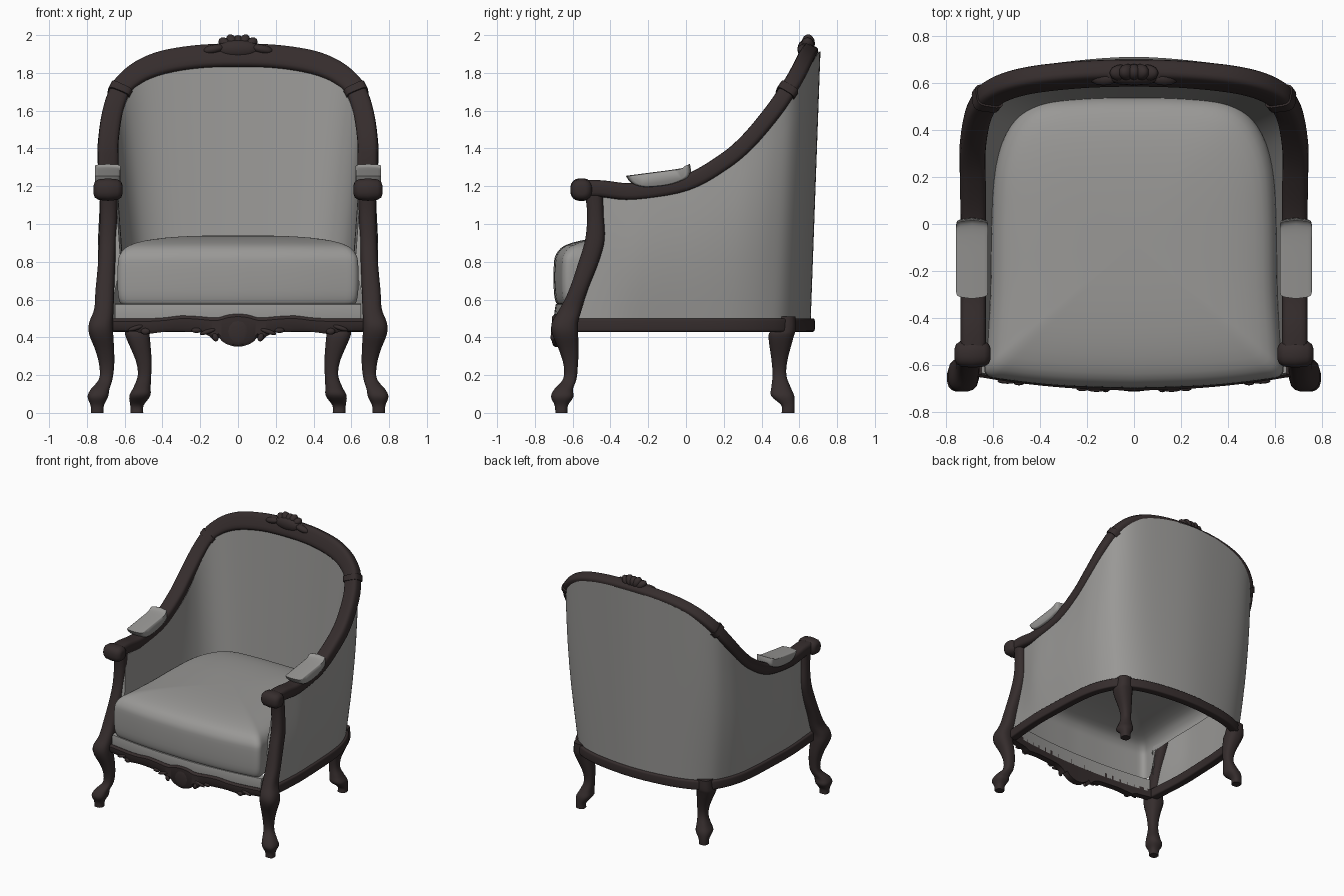
import bpy, bmesh, math
from mathutils import Vector, Matrix

if "Cube" in bpy.data.objects:
    bpy.data.objects.remove(bpy.data.objects["Cube"])


def material(name, rgb):
    m = bpy.data.materials.new(name)
    m.diffuse_color = (*rgb, 1)
    m.use_nodes = True
    m.node_tree.nodes["Principled BSDF"].inputs["Base Color"].default_value = m.diffuse_color
    return m


WOOD = material("dark wood", (0.036, 0.026, 0.026))
FABRIC = material("grey fabric", (0.32, 0.315, 0.305))


def finish(name, bm, mat, angle=40):
    bmesh.ops.remove_doubles(bm, verts=bm.verts[:], dist=1e-5)
    bmesh.ops.recalc_face_normals(bm, faces=bm.faces[:])
    me = bpy.data.meshes.new(name)
    bm.to_mesh(me)
    bm.free()
    me.materials.append(mat)
    ob = bpy.data.objects.new(name, me)
    bpy.context.collection.objects.link(ob)
    bpy.ops.object.select_all(action='DESELECT')
    ob.select_set(True)
    bpy.context.view_layer.objects.active = ob
    bpy.ops.object.shade_smooth_by_angle(angle=math.radians(angle))
    return ob


def spline(pts, n=5):
    """Catmull-Rom resampling of points of any dimension."""
    out = []
    for i in range(len(pts) - 1):
        a, b, c, d = (pts[min(max(k, 0), len(pts) - 1)] for k in (i - 1, i, i + 1, i + 2))
        for s in range(n):
            t = s / n
            out.append(tuple(0.5 * (2 * q + (r - p) * t + (2 * p - 5 * q + 4 * r - w) * t * t
                                    + (3 * q - p - 3 * r + w) * t ** 3) for p, q, r, w in zip(a, b, c, d)))
    return out + [tuple(pts[-1])]


def both(pts, n=5):
    """Half path ending on x = 0 -> full smooth path across the middle."""
    return spline(list(pts) + [(-p[0], *p[1:]) for p in reversed(pts[:-1])], n)


def skin(name, rings, mat, angle=40, bottom=True):
    """Closed cross-sections joined into a capped tube."""
    bm = bmesh.new()
    vs = [[bm.verts.new(p) for p in r] for r in rings]
    k = len(rings[0])
    for a, b in zip(vs, vs[1:]):
        for i in range(k):
            bm.faces.new((a[i], a[(i + 1) % k], b[(i + 1) % k], b[i]))
    if bottom:
        bm.faces.new(vs[0])
    bm.faces.new(vs[-1])
    return finish(name, bm, mat, angle)


def section(n=16, e=0.6):
    """Unit rounded-square section."""
    for i in range(n):
        c, s = math.cos(math.tau * (i + .5) / n), math.sin(math.tau * (i + .5) / n)
        yield math.copysign(abs(c) ** e, c), math.copysign(abs(s) ** e, s)


def sweep(name, path, w, h, outward, mat, e=0.5):
    rings = []
    for i, p in enumerate(path):
        p = Vector(p)
        t = (Vector(path[min(i + 1, len(path) - 1)]) - Vector(path[max(i - 1, 0)])).normalized()
        o = outward(p)
        o = (o - t * o.dot(t)).normalized()
        b = t.cross(o)
        k = w + .012 * max(0, min(1, (p.z - 1.7) / .15))
        rings.append([p + o * k * u + b * h * v for u, v in section(e=e)])
    return skin(name, rings, mat)


def blobs(name, items, mat):
    """Ellipsoids given as (location, half sizes, tilt about y)."""
    bm = bmesh.new()
    for loc, size, a in items:
        bmesh.ops.create_uvsphere(bm, u_segments=12, v_segments=8, radius=1,
            matrix=Matrix.Translation(loc) @ Matrix.Rotation(a, 4, 'Y') @ Matrix.Diagonal((*size, 1)))
    return finish(name, bm, mat, 60)


# upholstered shell: outer wall up, over under the rail, inner wall down
outer_base = both([(.69, -.59, .48), (.71, -.3, .48), (.705, -.05, .48), (.695, .15, .48), (.675, .3, .48),
                   (.635, .42, .48), (.57, .52, .48), (.44, .595, .48), (.25, .64, .48), (0, .66, .48)])
outer_top = both([(.685, -.47, 1.16), (.72, -.25, 1.16), (.722, 0, 1.2), (.722, .2, 1.3), (.72, .35, 1.43),
                  (.695, .48, 1.58), (.64, .58, 1.71), (.52, .65, 1.82), (.3, .69, 1.89), (0, .712, 1.915)])
inner_top = both([(.645, -.47, 1.14), (.635, -.25, 1.15), (.635, 0, 1.19), (.635, .2, 1.29), (.635, .33, 1.4),
                  (.62, .43, 1.55), (.57, .51, 1.69), (.47, .565, 1.79), (.28, .595, 1.84), (0, .605, 1.85)])
inner_base = both([(.62, -.53, .78), (.61, -.3, .78), (.605, -.05, .78), (.6, .12, .78), (.58, .27, .78),
                   (.545, .38, .78), (.48, .46, .78), (.37, .51, .78), (.2, .53, .78), (0, .535, .78)])
ROWS = 9
bm = bmesh.new()
cols = []
for ob_, ot, it, ib in zip(outer_base, outer_top, inner_top, inner_base):
    col = []
    for i in range(ROWS):
        f = i / (ROWS - 1)
        p = Vector(ob_).lerp(Vector(ot), f)
        p.x *= 1 + .035 * math.sin(math.pi * f) * max(0, min(1, (p.y + .48) / .2))
        col.append(bm.verts.new(p))
    for i in range(ROWS):
        col.append(bm.verts.new(Vector(it).lerp(Vector(ib), i / (ROWS - 1))))
    cols.append(col)
for a, b in zip(cols, cols[1:]):
    for i in range(2 * ROWS - 1):
        bm.faces.new((a[i], a[i + 1], b[i + 1], b[i]))
for c in (cols[0], cols[-1]):
    for i in range(ROWS - 1):
        bm.faces.new((c[i], c[i + 1], c[-2 - i], c[-1 - i]))
finish("upholstered_shell", bm, FABRIC)

# seat cushion: plan outline scaled through a rounded profile, open below, deep only at the front
plan = both([(0, -.70), (.3, -.69), (.54, -.665), (.63, -.64), (.63, -.55), (.613, -.3), (.608, 0), (.59, .25),
             (.525, .42), (.41, .515), (.2, .538), (0, .54)], 4)[:-1]
prof = spline([(.96, .57), (.985, .59), (1, .65), (1, .78), (.98, .84), (.9, .888), (.7, .92), (.4, .936), (.02, .94)], 3)
rings = []
for s, z in prof:
    ring = []
    for x, y in plan:
        low = y > -.5 and z < .78
        k = 1 if low else s
        ring.append((x * k, -.08 + (y + .08) * k, .78 if low else z))
    rings.append(ring)
skin("seat_cushion", rings, FABRIC, bottom=False)


def front_y(x):
    return -.705 + .055 * (x / .65) ** 2


# fabric strip under the cushion
xs = [-.65 + 1.3 * i / 20 for i in range(21)]
skin("seat_border", [[(x, front_y(x) + .015, .48), (x, front_y(x) + .008, .53), (x, front_y(x) + .015, .575),
                      (x, front_y(x) + .06, .58), (x, front_y(x) + .06, .48)] for x in xs], FABRIC)

# carved front apron with scalloped lower edge
edge = [(0, .35, .525), (.05, .36, .52), (.085, .38, .51), (.105, .40, .505), (.125, .38, .505), (.15, .405, .505),
        (.2, .425, .51), (.3, .43, .515), (.38, .43, .505), (.46, .42, .5), (.5, .415, .5), (.54, .43, .5), (.67, .435, .5)]
edge = [(-x, a, b) for x, a, b in reversed(edge[1:])] + edge
skin("front_apron", [[(x, front_y(x) + .01, a), (x, front_y(x) - .004, a + .02), (x, front_y(x) - .004, b - .015),
                      (x, front_y(x) + .01, b), (x, front_y(x) + .06, b), (x, front_y(x) + .06, a)]
                     for x, a, b in spline(edge, 2)], WOOD)
carve = [((0, -.70, .43), (.07, .014, .075), 0)]
for s in (-1, 1):
    for x, z, a, b, r in ((.12, .4, .016, .022, .3), (.16, .43, .045, .012, .3),
                          (.22, .437, .026, .014, 0), (.49, .432, .024, .017, 0), (.54, .45, .045, .012, .3)):
        carve.append(((s * x, front_y(x) - .002, z), (a, .012, b), s * r))
blobs("apron_carving", carve, WOOD)

# base rail round the sides and back
sweep("base_rail", [(x * .985, y * .985, .465) for x, y, z in outer_base], .032, .036,
      lambda p: Vector((p.x, p.y, 0)), WOOD, .3)

# continuous arm and crest rail
rail = both([(.685, -.57, 1.185), (.685, -.45, 1.187), (.685, -.27, 1.172), (.685, 0, 1.217), (.687, .2, 1.325),
             (.687, .33, 1.435), (.665, .46, 1.59), (.625, .535, 1.70), (.58, .57, 1.755), (.5, .6, 1.81),
             (.38, .622, 1.853), (.2, .638, 1.88), (0, .643, 1.886)])


def rail_out(p):
    return Vector((p.x, .45 * max(p.z - 1.2, 0), max(p.z - 1.2, 0)))


sweep("arm_and_crest_rail", rail, .054, .045, rail_out, WOOD)
for side, path in (("right", rail), ("left", rail[::-1])):
    sweep("rail_band_" + side, path[34:37], .061, .054, rail_out, WOOD)

# shell ornament on the crest
fan = [((0, .625, 1.925), (.12, .035, .05), 0)]
for deg in range(-75, 76, 25):
    a = math.radians(deg)
    L = .1 + .03 * abs(math.sin(a))
    x, z = math.sin(a) * L * .6, 1.905 + math.cos(a) * L * .5
    fan.append(((x, .63 + .3 * (z - 1.9), z), (.032, .036, L * .45), a))
for s in (-1, 1):
    fan.append(((s * .13, .62, 1.925), (.06, .03, .024), s * .2))
blobs("crest_ornament", fan, WOOD)

# legs (x, y, z, half width, half depth), arm ends and arm pads, mirrored
front = [(.745, -.66, 0, .034, .032), (.745, -.66, .04, .036, .036), (.742, -.655, .085, .055, .06),
         (.73, -.648, .125, .05, .05), (.70, -.615, .18, .036, .036), (.695, -.61, .25, .04, .038),
         (.705, -.62, .33, .05, .052), (.725, -.64, .42, .065, .07), (.725, -.64, .48, .063, .07),
         (.71, -.61, .55, .052, .06), (.705, -.57, .65, .05, .05), (.695, -.515, .8, .046, .054),
         (.69, -.482, .92, .046, .052), (.685, -.48, 1.05, .046, .044), (.685, -.487, 1.16, .047, .048)]
back = [(.535, .54, 0, .034, .034), (.535, .54, .04, .036, .036), (.52, .512, .09, .056, .062),
        (.508, .503, .135, .046, .052), (.495, .495, .2, .036, .037), (.5, .495, .28, .043, .043),
        (.53, .503, .4, .064, .067), (.535, .515, .44, .062, .066), (.535, .525, .51, .055, .055)]
pad = [(-.315, 1.255), (-.2, 1.27), (-.05, 1.29), (0, 1.302), (.018, 1.315), (.02, 1.26), (-.02, 1.23),
       (-.1, 1.205), (-.22, 1.195), (-.285, 1.215)]
for s, side in ((1, "right"), (-1, "left")):
    for name, prof in (("front_leg_and_post_", front), ("back_leg_", back)):
        skin(name + side, [[(s * (x + u * a), y + v * b, z) for u, v in section(e=.75)]
                           for x, y, z, a, b in spline(prof, 4)], WOOD)
    skin("arm_end_" + side, [[(s * (.688 + dx), -.553 + u * r, 1.182 + v * r) for u, v in section(20, .8)]
                             for dx, r in ((-.076, .025), (-.07, .042), (-.05, .055), (0, .06), (.05, .055),
                                           (.07, .042), (.076, .025))], WOOD)
    skin("arm_pad_" + side, [[(s * (.69 + dx), -.14 + (y + .14) * k, 1.25 + (z - 1.25) * k) for y, z in spline(pad + pad[:1], 3)[:-1]]
                             for dx, k in ((-.068, .85), (-.064, .94), (-.05, .98), (0, 1.02), (.05, .98),
                                           (.064, .94), (.068, .85))], FABRIC, 60)
